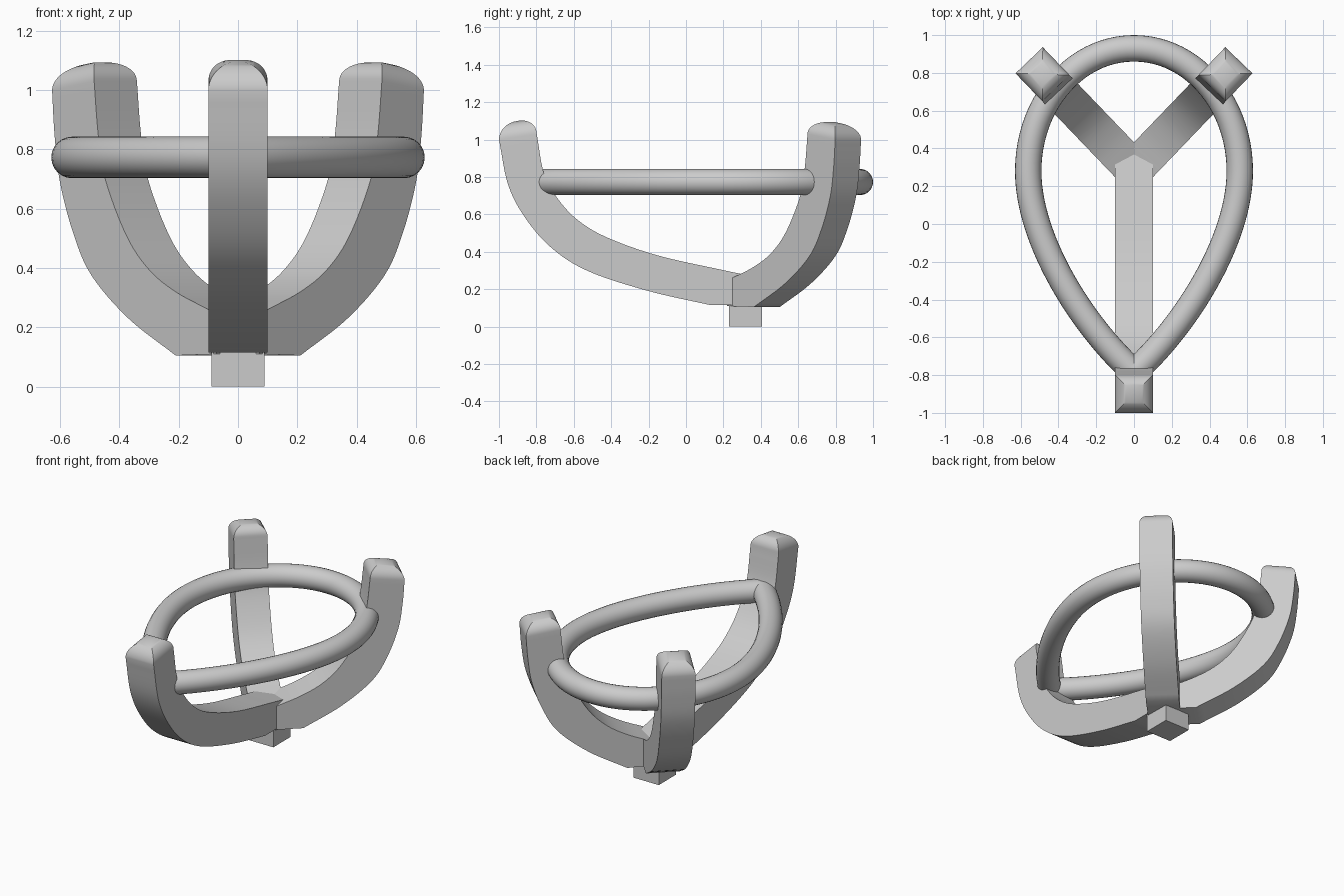
import bpy, bmesh, math
from mathutils import Vector, Matrix
from mathutils.geometry import interpolate_bezier

if "Cube" in bpy.data.objects:
    bpy.data.objects.remove(bpy.data.objects["Cube"])

HALF = 0.1        # half thickness of a prong


def finish(name, bm):
    bmesh.ops.recalc_face_normals(bm, faces=bm.faces)
    mesh = bpy.data.meshes.new(name)
    bm.to_mesh(mesh)
    bm.free()
    ob = bpy.data.objects.new(name, mesh)
    bpy.context.collection.objects.link(ob)
    bpy.ops.object.select_all(action='DESELECT')
    ob.select_set(True)
    bpy.context.view_layer.objects.active = ob
    bpy.ops.object.shade_smooth_by_angle(angle=math.radians(30))
    return ob


def spline(pts, steps=6):
    # smooth curve through the points
    p = [Vector(q) for q in pts]
    p = [2 * p[0] - p[1]] + p + [2 * p[-1] - p[-2]]
    out = []
    for a, b, c, d in zip(p, p[1:], p[2:], p[3:]):
        for i in range(steps):
            t = i / steps
            out.append(0.5 * (2 * b + (c - a) * t + (2 * a - 5 * b + 4 * c - d) * t**2
                              + (3 * b - a - 3 * c + d) * t**3))
    return out + [p[-2]]


def skin(bm, rings):
    for a, b in zip(rings, rings[1:]):
        n = len(a)
        for i in range(n):
            bm.faces.new((a[i], a[(i + 1) % n], b[(i + 1) % n], b[i]))


def prong(name, hub_y, root, outer, inner, angle, top):
    # square bar: underside and upper edge given as (reach, height)
    bm = bmesh.new()
    pairs = [root] + list(zip(spline(outer), spline(inner)))
    rings = [[bm.verts.new((s * HALF, p[0], p[1])) for s, p in
              ((-1, o), (1, o), (1, i), (-1, i))] for o, i in pairs]
    # pillow-shaped tip on the slightly tilted end
    o, i = Vector(outer[-1]), Vector(inner[-1])
    mid, half = (o + i) / 2, (o - i) / 2
    for k in range(1, 13):
        a = math.pi / 2 * k / 12.3
        w, h = math.cos(a) ** 0.9, (top - mid.y) * math.sin(a)
        rings.append([bm.verts.new((sx * HALF * w, mid.x + sy * half.x * w, mid.y + sy * half.y * w + h))
                      for sx, sy in ((-1, 1), (1, 1), (1, -1), (-1, -1))])
    skin(bm, rings)
    bm.faces.new(rings[0])
    bm.faces.new(rings[-1])
    bm.transform(Matrix.Translation((0, hub_y, 0)) @ Matrix.Rotation(math.radians(angle), 4, 'Z'))
    return finish(name, bm)


# long front prong
prong("front_prong", 0.31, ((-0.09, 0.115), (-0.09, 0.26)),
      [(0.18, 0.115), (0.51, 0.19), (0.83, 0.295), (1.025, 0.417), (1.165, 0.575), (1.26, 0.755), (1.31, 1.0)],
      [(0.08, 0.295), (0.46, 0.38), (0.74, 0.48), (0.895, 0.575), (1.0, 0.69), (1.07, 0.82), (1.108, 1.03)],
      180, 1.1)

# pair of short back prongs
for side, angle in (("left", 43.8), ("right", -43.8)):
    prong("back_prong_" + side, 0.288, ((0.0, 0.11), (0.0, 0.24)),
          [(0.20, 0.105), (0.43, 0.23), (0.61, 0.375), (0.70, 0.52), (0.765, 0.695), (0.79, 0.85), (0.802, 1.0)],
          [(0.04, 0.26), (0.20, 0.32), (0.33, 0.395), (0.44, 0.51), (0.543, 0.70), (0.577, 0.85), (0.597, 1.03)],
          angle, 1.092)

# teardrop ring: half a tube, mitred at the point, then mirrored
R, Z, SIDES = 0.07, 0.773, 24
V = lambda x, y: Vector((x, y, 0))
path = interpolate_bezier(V(0, .93), V(.31, .93), V(.56, .64), V(.56, .28), 24)[:-1] + \
    interpolate_bezier(V(.56, .28), V(.56, -.08), V(.28, -.53), V(0, -.785), 28)
bm = bmesh.new()
rings = []
for i, p in enumerate(path):
    t = (path[min(i + 1, len(path) - 1)] - path[max(i - 1, 0)]).normalized()
    side = Vector((-t.y, t.x, 0))
    if i in (0, len(path) - 1):
        side = Vector((0, 1 / side.y, 0))
    rings.append([bm.verts.new(p + side * R * math.cos(a) + Vector((0, 0, Z + R * math.sin(a))))
                  for a in (2 * math.pi * k / SIDES for k in range(SIDES))])
for r in (rings[0], rings[-1]):
    for v in r:
        v.co.x = 0
skin(bm, rings)
bmesh.ops.mirror(bm, geom=bm.verts[:] + bm.edges[:] + bm.faces[:], axis='X', merge_dist=0.0005)
finish("teardrop_ring", bm)

# small square peg under the hub
bm = bmesh.new()
bmesh.ops.create_cube(bm, size=1)
bm.transform(Matrix.Translation((0, 0.318, 0.08)) @ Matrix.Diagonal((0.18, 0.175, 0.16, 1)))
finish("base_peg", bm)
